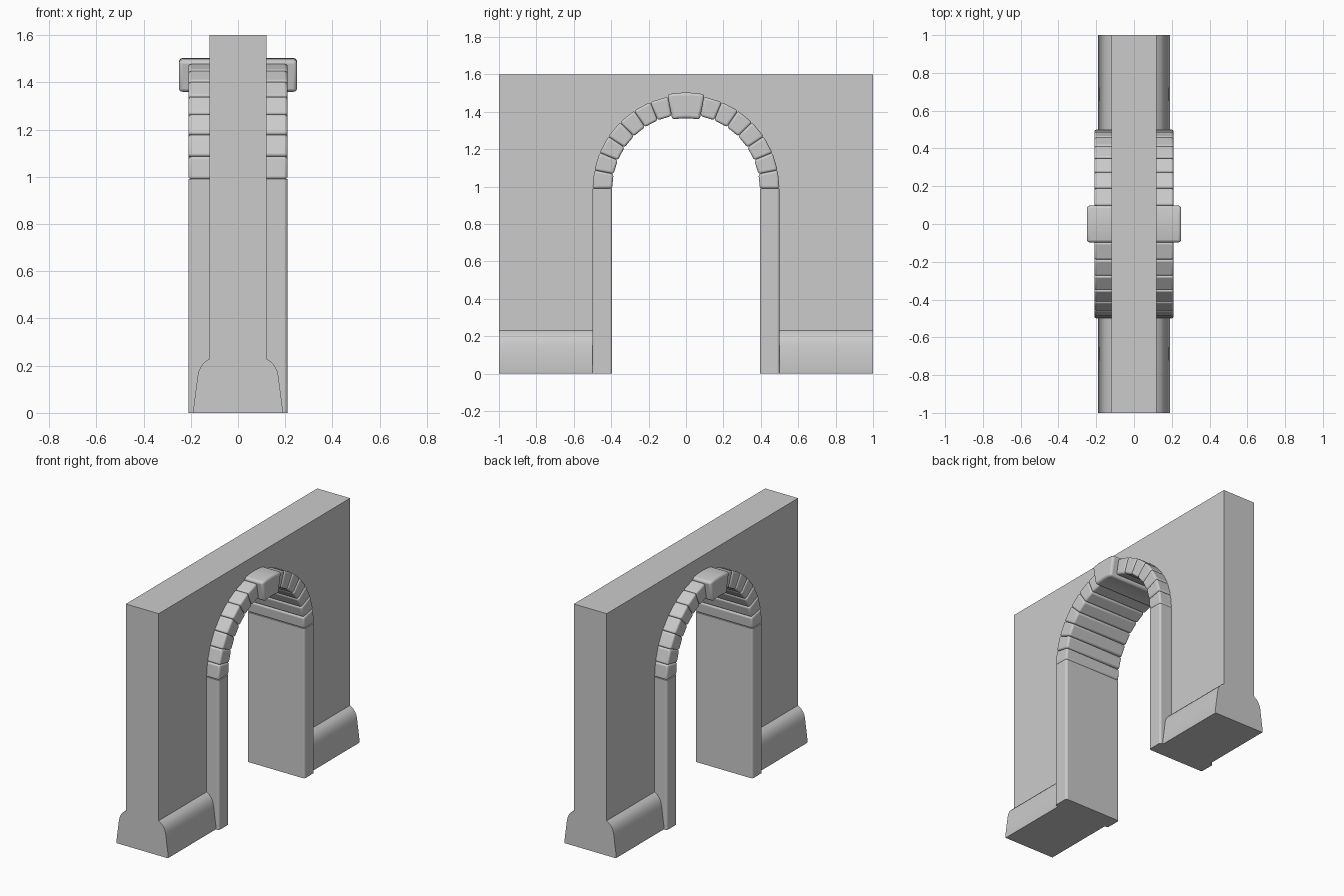
import bpy, bmesh
from math import sin, cos, pi, radians
from mathutils import Vector

if "Cube" in bpy.data.objects:
    bpy.data.objects.remove(bpy.data.objects["Cube"])

SPRING = 0.99          # height where the arch begins
STEP = pi / 16         # angle of one arch stone


def prism(name, outline, axis, a, b, bevel=0.0, segments=3):
    """Extrude a 2D outline along x (points are y,z) or y (points are x,z)."""
    bm = bmesh.new()
    def place(p, t):
        return Vector((t, p[0], p[1])) if axis == 'x' else Vector((p[0], t, p[1]))
    face = bm.faces.new([bm.verts.new(place(p, a)) for p in outline])
    ext = bmesh.ops.extrude_face_region(bm, geom=[face])
    shift = Vector((b - a, 0, 0)) if axis == 'x' else Vector((0, b - a, 0))
    bmesh.ops.translate(bm, vec=shift,
                        verts=[g for g in ext['geom'] if isinstance(g, bmesh.types.BMVert)])
    bmesh.ops.recalc_face_normals(bm, faces=bm.faces)
    mesh = bpy.data.meshes.new(name)
    bm.to_mesh(mesh)
    bm.free()
    ob = bpy.data.objects.new(name, mesh)
    bpy.context.collection.objects.link(ob)
    if bevel:
        mod = ob.modifiers.new("soft_edges", 'BEVEL')
        mod.width, mod.segments = bevel, segments
        mod.limit_method, mod.angle_limit = 'ANGLE', radians(30)
    bpy.ops.object.select_all(action='DESELECT')
    ob.select_set(True)
    bpy.context.view_layer.objects.active = ob
    bpy.ops.object.shade_smooth_by_angle(angle=radians(35))
    return ob


def arc(r, a0, a1, n):
    return [(r * cos(a0 + (a1 - a0) * i / n), SPRING + r * sin(a0 + (a1 - a0) * i / n))
            for i in range(n + 1)]


# Wall with arched opening (its edge is buried inside the stone trim)
opening = [(0.47, 0)] + arc(0.47, 0, pi, 32) + [(-0.47, 0)]
prism("wall", [(-1, 0), (-1, 1.6), (1, 1.6), (1, 0)] + opening, 'x', -0.12, 0.12)

# Skirting along the foot of the wall, on both faces and both sides
skirt = [(0.12, 0), (0.187, 0), (0.19, 0.01), (0.171, 0.155), (0.166, 0.178),
         (0.155, 0.2), (0.14, 0.217), (0.12, 0.23)]
for sx in (-1, 1):
    for sy in (-1, 1):
        prism("skirting", [(sx * x, z) for x, z in skirt], 'y', sy * 0.49, sy * 1.0)

# Door jambs
for s in (-1, 1):
    jamb = prism("jamb", [(s * 0.395, 0), (s * 0.5, 0), (s * 0.5, SPRING), (s * 0.395, SPRING)],
                 'x', -0.21, 0.21)
    bm = bmesh.new()
    bm.from_mesh(jamb.data)
    upright = [e for e in bm.edges if abs(e.verts[0].co.z - e.verts[1].co.z) > 0.5]
    bmesh.ops.bevel(bm, geom=upright, offset=0.012, segments=3, profile=0.5, affect='EDGES')
    bm.to_mesh(jamb.data)
    bm.free()

# Arch stones, seven each side of the keystone
for i in range(16):
    if i in (7, 8):
        continue
    a0, a1 = i * STEP, (i + 1) * STEP
    prism("arch_stone", arc(0.5, a0, a1, 1) + arc(0.395, a1, a0, 1),
          'x', -0.21, 0.21, 0.012)

# Keystone, larger and proud of the arch
k0, k1 = 7 * STEP, 9 * STEP
prism("keystone", arc(0.513, k0, k1, 4) + arc(0.375, k1, k0, 4), 'x', -0.25, 0.25, 0.015)
